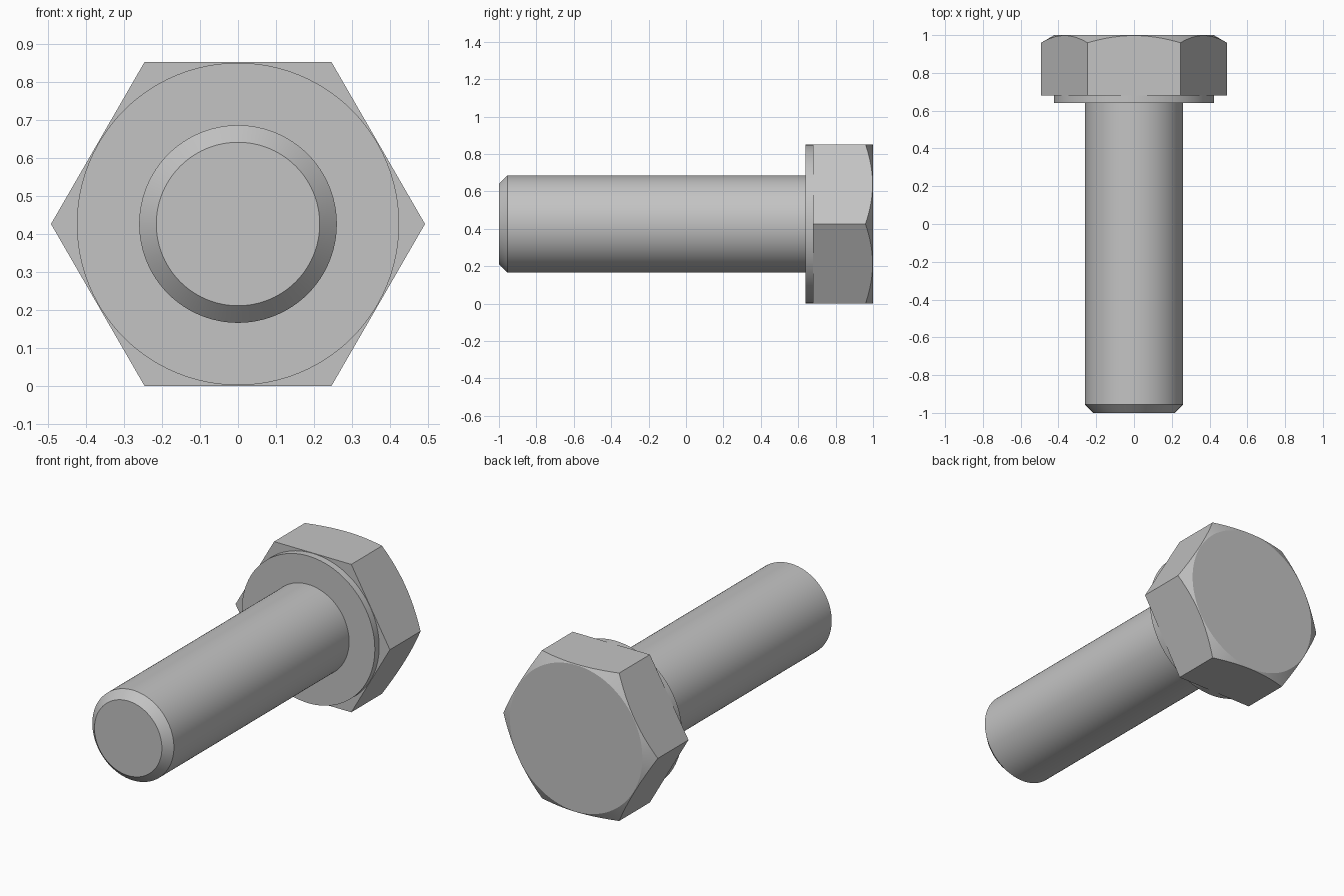
import bpy, bmesh, math

cube = bpy.data.objects.get("Cube")
if cube:
    bpy.data.objects.remove(cube)

APOTHEM = 0.426              # half the distance across the head flats
AXIS_Z = APOTHEM             # height of the bolt axis
HEAD_FRONT, HEAD_BACK = 0.68, 1.0
WASHER_FRONT = 0.64
SIDE_STEPS = 16              # points along each head flat

steel = bpy.data.materials.new("steel grey")
steel.use_nodes = True
colour = (0.55, 0.55, 0.55, 1)
steel.diffuse_color = colour
steel.node_tree.nodes["Principled BSDF"].inputs["Base Color"].default_value = colour


def loft(name, rings):
    """Skin a closed solid through rings of points that run along y."""
    bm = bmesh.new()
    loops = [[bm.verts.new(p) for p in ring] for ring in rings]
    n = len(loops[0])
    for a, b in zip(loops, loops[1:]):
        for i in range(n):
            j = (i + 1) % n
            bm.faces.new((a[i], a[j], b[j], b[i]))
    bm.faces.new(loops[0])
    bm.faces.new(loops[-1])
    bmesh.ops.recalc_face_normals(bm, faces=bm.faces[:])
    mesh = bpy.data.meshes.new(name)
    bm.to_mesh(mesh)
    bm.free()
    mesh.materials.append(steel)
    obj = bpy.data.objects.new(name, mesh)
    bpy.context.collection.objects.link(obj)
    bpy.ops.object.select_all(action="DESELECT")
    obj.select_set(True)
    bpy.context.view_layer.objects.active = obj
    bpy.ops.object.shade_smooth_by_angle(angle=math.radians(20))
    return obj


def point(radius, angle, y):
    return (radius * math.cos(angle), y, AXIS_Z + radius * math.sin(angle))


def circle(radius, y, count=96):
    return [point(radius, math.tau * i / count, y) for i in range(count)]


# Shank with a chamfered tip
loft("shank", [circle(0.215, -1), circle(0.26, -0.955), circle(0.26, WASHER_FRONT + 0.01)])

# Round bearing face under the head
loft("washer_face", [circle(0.424, WASHER_FRONT), circle(0.424, HEAD_FRONT + 0.01)])

# Hexagonal head, its back corners trimmed by a 30 degree cone
front, trimmed, crown = [], [], []
for i in range(6 * SIDE_STEPS):
    angle = math.tau * i / (6 * SIDE_STEPS)
    from_flat = angle % (math.pi / 3) - math.pi / 6
    radius = APOTHEM / math.cos(from_flat)
    crown_radius = APOTHEM - 0.004
    drop = (radius - crown_radius) * math.tan(math.pi / 6)
    front.append(point(radius, angle, HEAD_FRONT))
    trimmed.append(point(radius, angle, HEAD_BACK - drop))
    crown.append(point(crown_radius, angle, HEAD_BACK))
loft("hex_head", [front, trimmed, crown])
